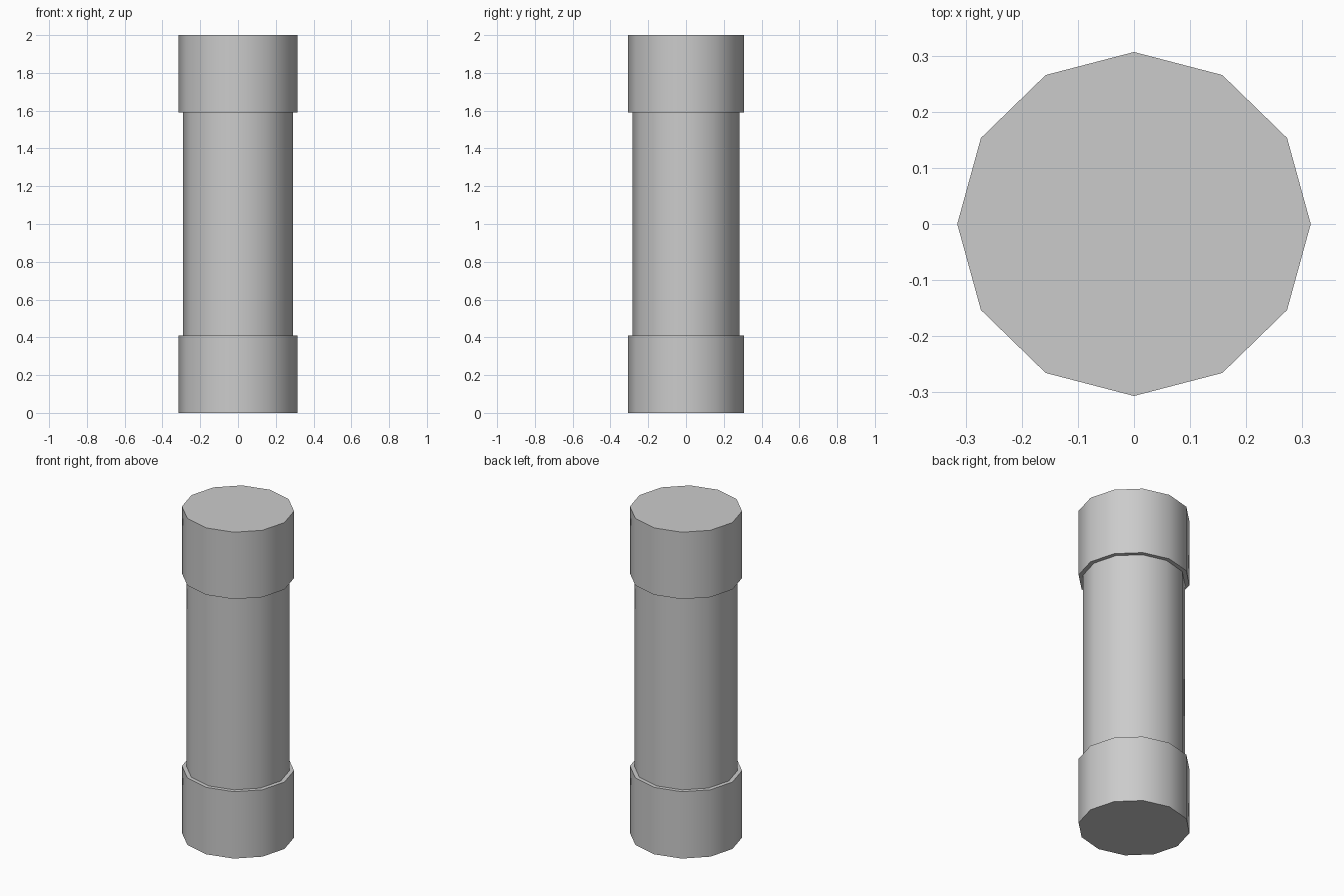
import bpy
import math

if "Cube" in bpy.data.objects:
    bpy.data.objects.remove(bpy.data.objects["Cube"])

SIDES = 12
Y_SCALE = 0.973  # the cross-section is very slightly flattened front to back


def drum(name, radius, z_low, z_high):
    """Upright twelve-sided drum with smooth walls and sharp rims."""
    bpy.ops.mesh.primitive_cylinder_add(
        vertices=SIDES, radius=radius, depth=z_high - z_low,
        location=(0, 0, (z_low + z_high) / 2))
    obj = bpy.context.object
    obj.name = name
    obj.scale.y = Y_SCALE
    bpy.ops.object.transform_apply(location=False, rotation=False, scale=True)
    bpy.ops.object.shade_smooth_by_angle(angle=math.radians(40))
    return obj


# Narrower tube between the two end caps
drum("tube", 0.29, 0.41, 1.59)

# Wider caps at both ends
drum("bottom_cap", 0.315, 0.0, 0.41)
drum("top_cap", 0.315, 1.59, 2.0)
